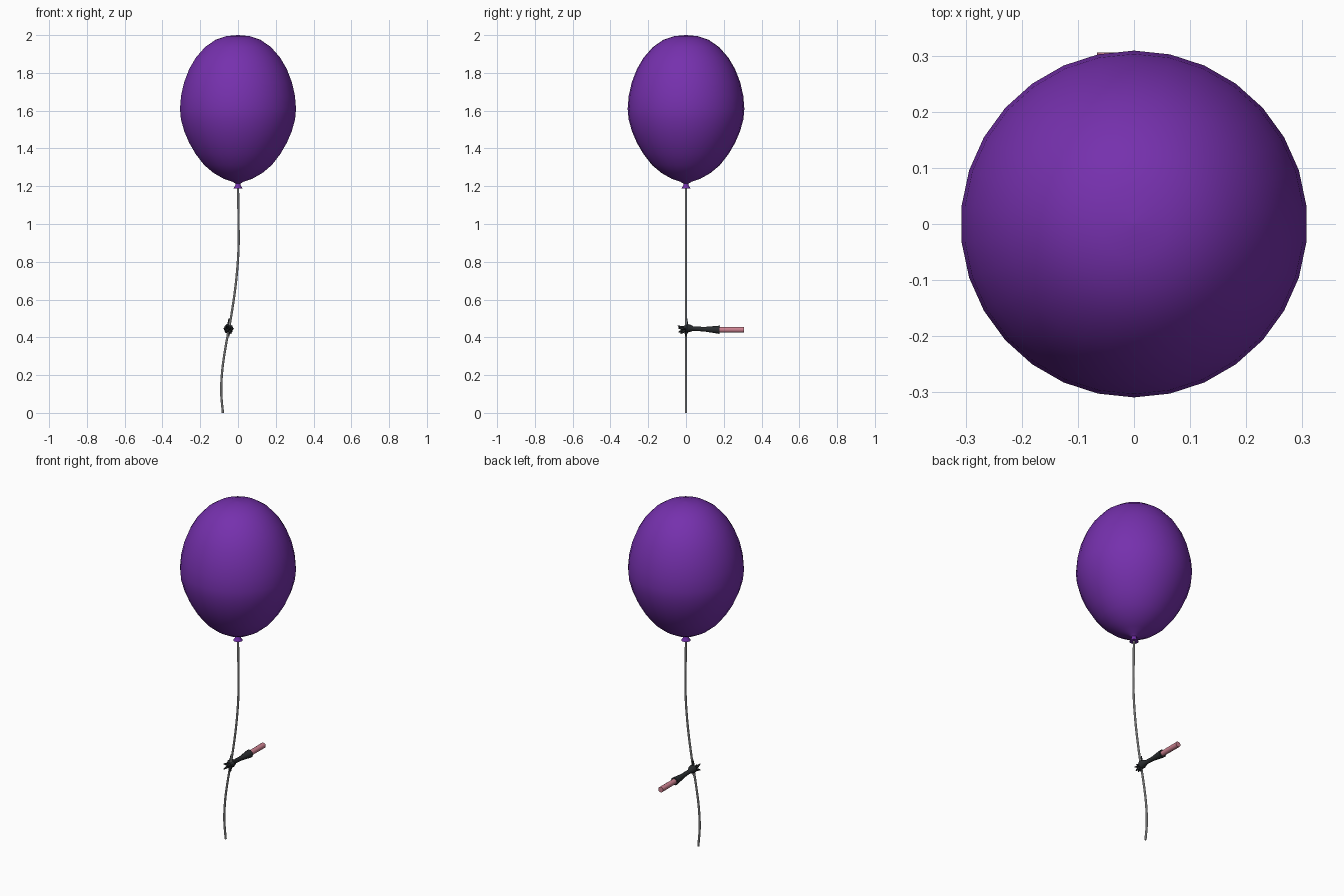
import bpy, bmesh, math
from mathutils import Vector

if "Cube" in bpy.data.objects:
    bpy.data.objects.remove(bpy.data.objects["Cube"])


def material(name, rgb):
    m = bpy.data.materials.new(name)
    m.diffuse_color = (*rgb, 1)
    m.use_nodes = True
    m.node_tree.nodes["Principled BSDF"].inputs["Base Color"].default_value = m.diffuse_color
    return m


PURPLE = material("purple rubber", (0.18, 0.03, 0.42))
GREY = material("light grey string", (0.55, 0.55, 0.55))
BLACK = material("black glove", (0.022, 0.025, 0.028))
PINK = material("pink skin", (0.60, 0.22, 0.28))


def finish(name, bm, mat, angle=40):
    bmesh.ops.recalc_face_normals(bm, faces=bm.faces)
    me = bpy.data.meshes.new(name)
    bm.to_mesh(me)
    bm.free()
    ob = bpy.data.objects.new(name, me)
    bpy.context.collection.objects.link(ob)
    me.materials.append(mat)
    bpy.ops.object.select_all(action='DESELECT')
    ob.select_set(True)
    bpy.context.view_layer.objects.active = ob
    bpy.ops.object.shade_smooth_by_angle(angle=math.radians(angle))
    return ob


def tube(name, stations, mat, sides=8, side_axis=(1, 0, 0)):
    """Skin round sections given as (point, radius) along a path."""
    bm = bmesh.new()
    pts = [Vector(p) for p, r in stations]
    rings = []
    for i, (p, r) in enumerate(stations):
        t = (pts[min(i + 1, len(pts) - 1)] - pts[max(i - 1, 0)]).normalized()
        u = t.cross(Vector(side_axis)).normalized()
        v = t.cross(u)
        rings.append([bm.verts.new(pts[i] + r * (math.cos(a) * u + math.sin(a) * v))
                      for a in (2 * math.pi * k / sides for k in range(sides))])
    for a, b in zip(rings, rings[1:]):
        for k in range(sides):
            j = (k + 1) % sides
            bm.faces.new((a[k], a[j], b[j], b[k]))
    bm.faces.new(rings[0])
    bm.faces.new(rings[-1])
    return finish(name, bm, mat)


# Balloon body with its tied neck
profile = [(0.001, 2.0), (0.06, 1.995), (0.12, 1.975), (0.175, 1.937), (0.225, 1.88),
           (0.26, 1.82), (0.287, 1.75), (0.303, 1.68), (0.309, 1.61), (0.304, 1.555),
           (0.286, 1.49), (0.26, 1.43), (0.225, 1.37), (0.18, 1.312), (0.13, 1.27),
           (0.075, 1.239), (0.03, 1.224), (0.014, 1.214), (0.013, 1.206), (0.025, 1.187)]
tube("balloon", [((0, 0, z), r) for r, z in profile], PURPLE, 30)

# Curved string
path = [(0, 1.2), (0.003, 1.0), (0.002, 0.85), (-0.012, 0.68), (-0.038, 0.5),
        (-0.064, 0.36), (-0.083, 0.23), (-0.089, 0.11), (-0.08, 0.004)]
curve = []
for i in range(len(path) - 1):
    p = [Vector(path[min(max(i + d, 0), len(path) - 1)]) for d in (-1, 0, 1, 2)]
    for s in range(4):
        t = s / 4
        q = 0.5 * (2 * p[1] + (p[2] - p[0]) * t + (2 * p[0] - 5 * p[1] + 4 * p[2] - p[3]) * t ** 2
                   + (3 * p[1] - p[0] - 3 * p[2] + p[3]) * t ** 3)
        curve.append(((q.x, 0, q.y), 0.006))
curve.append(((-0.08, 0, 0), 0.006))
tube("string", curve, GREY, 8, (0, 1, 0))

# Forearm and flared glove cuff
X, Z = -0.05, 0.44
tube("forearm", [((X, 0.16, Z), 0.015), ((X, 0.306, Z), 0.016)], PINK, 10, (0, 0, 1))
tube("glove", [((X, -0.012, Z + 0.008), 0.013), ((X, 0.005, Z + 0.008), 0.024),
               ((X, 0.022, Z + 0.008), 0.02), ((X, 0.04, Z + 0.006), 0.012),
               ((X, 0.10, Z + 0.003), 0.013), ((X, 0.178, Z), 0.023)], BLACK, 10, (0, 0, 1))

# Pointed fingers spread round the string
tips = [(0.002, 0.005, 0.06), (-0.012, -0.044, 0.022), (0.010, -0.042, 0.010),
        (-0.014, -0.040, -0.012), (0.014, -0.028, -0.020), (0.002, 0.0, -0.036),
        (-0.027, -0.008, 0.008), (0.027, -0.008, 0.006)]
for i, (dx, y, dz) in enumerate(tips):
    tube(f"finger_{i + 1}", [((X, 0.008, Z + 0.006), 0.012),
                             ((X + dx * 0.6, y * 0.6, Z + dz * 0.6), 0.007),
                             ((X + dx, y, Z + dz), 0.0025)], BLACK, 6, (0.9, 0.1, 0.2))
